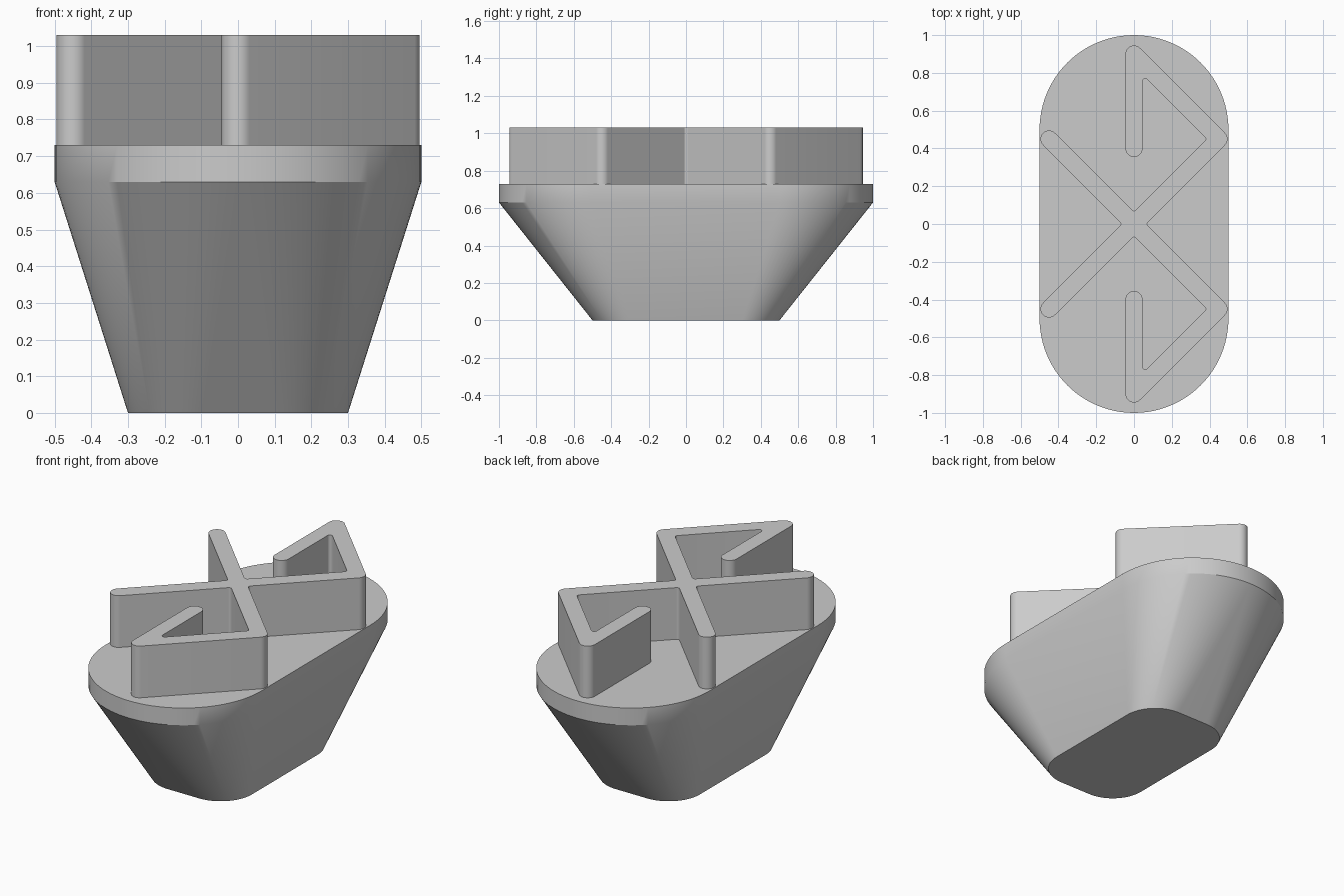
import bpy
import bmesh
import math
from mathutils import Vector, Matrix

cube = bpy.data.objects.get("Cube")
if cube:
    bpy.data.objects.remove(cube, do_unlink=True)

grey = bpy.data.materials.new("plain grey")
grey.use_nodes = True
grey.diffuse_color = (0.6, 0.6, 0.6, 1)
grey.node_tree.nodes["Principled BSDF"].inputs["Base Color"].default_value = grey.diffuse_color


def rounded(corners, steps=12):
    """Closed 2D outline with each (x, y, radius) corner turned into an arc."""
    outline = []
    for i, (x, y, radius) in enumerate(corners):
        p = Vector((x, y))
        back = (Vector(corners[i - 1][:2]) - p).normalized()
        ahead = (Vector(corners[(i + 1) % len(corners)][:2]) - p).normalized()
        came = -back
        turn = math.atan2(came.x * ahead.y - came.y * ahead.x, came.dot(ahead))
        start = p + back * radius * math.tan(abs(turn) / 2)
        centre = p + (back + ahead).normalized() * radius / math.cos(turn / 2)
        for k in range(steps + 1):
            outline.append(centre + Matrix.Rotation(turn * k / steps, 2) @ (start - centre))
    return outline


def rounded_box(half_x, half_y, radius):
    signs = ((1, -1), (1, 1), (-1, 1), (-1, -1))
    return rounded([(sx * half_x, sy * half_y, radius) for sx, sy in signs], 24)


def loft(name, sections):
    """Solid through matching outlines given as (outline, height)."""
    bm = bmesh.new()
    rings = [[bm.verts.new((p.x, p.y, z)) for p in outline] for outline, z in sections]
    count = len(rings[0])
    for low, high in zip(rings, rings[1:]):
        for i in range(count):
            j = (i + 1) % count
            bm.faces.new((low[i], low[j], high[j], high[i]))
    bm.faces.new(rings[0][::-1])
    bm.faces.new(rings[-1])
    bmesh.ops.remove_doubles(bm, verts=bm.verts, dist=0.0002)
    bmesh.ops.recalc_face_normals(bm, faces=bm.faces)
    mesh = bpy.data.meshes.new(name)
    bm.to_mesh(mesh)
    bm.free()
    mesh.materials.append(grey)
    obj = bpy.data.objects.new(name, mesh)
    bpy.context.collection.objects.link(obj)
    bpy.ops.object.select_all(action='DESELECT')
    obj.select_set(True)
    bpy.context.view_layer.objects.active = obj
    bpy.ops.object.shade_smooth_by_angle(angle=math.radians(30))
    return obj


# Tapered base: small rounded foot widening to an upright oval rim
rim = rounded_box(0.5, 1.0, 0.5)
loft("tapered_base", [(rounded_box(0.3, 0.5, 0.2), 0), (rim, 0.63), (rim, 0.73)])

# Raised ridge: crossed bars whose right ends hook back to the centre line
w = 0.045                # half the bar width
d = w * math.sqrt(2)     # same, measured along an axis on a diagonal bar
arm, tip, tail = 0.45, 0.9, 0.4
f = 0.015                # inner fillet
half = [
    (arm + d, arm, w),
    (-w, tip + d + w, w),
    (-w, tail - w, w),
    (w, tail - w, w),
    (w, tip - d - w, f),
    (arm - d, arm, f),
    (0, d, f),
    (-arm, arm + d, w),
    (-arm - d, arm, w),
]
mirrored = [(x, -y, r) for x, y, r in reversed(half)]
ridge = rounded([(d, 0, f)] + half + [(-d, 0, f)] + mirrored)
loft("raised_ridge", [(ridge, 0.73), (ridge, 1.03)])
